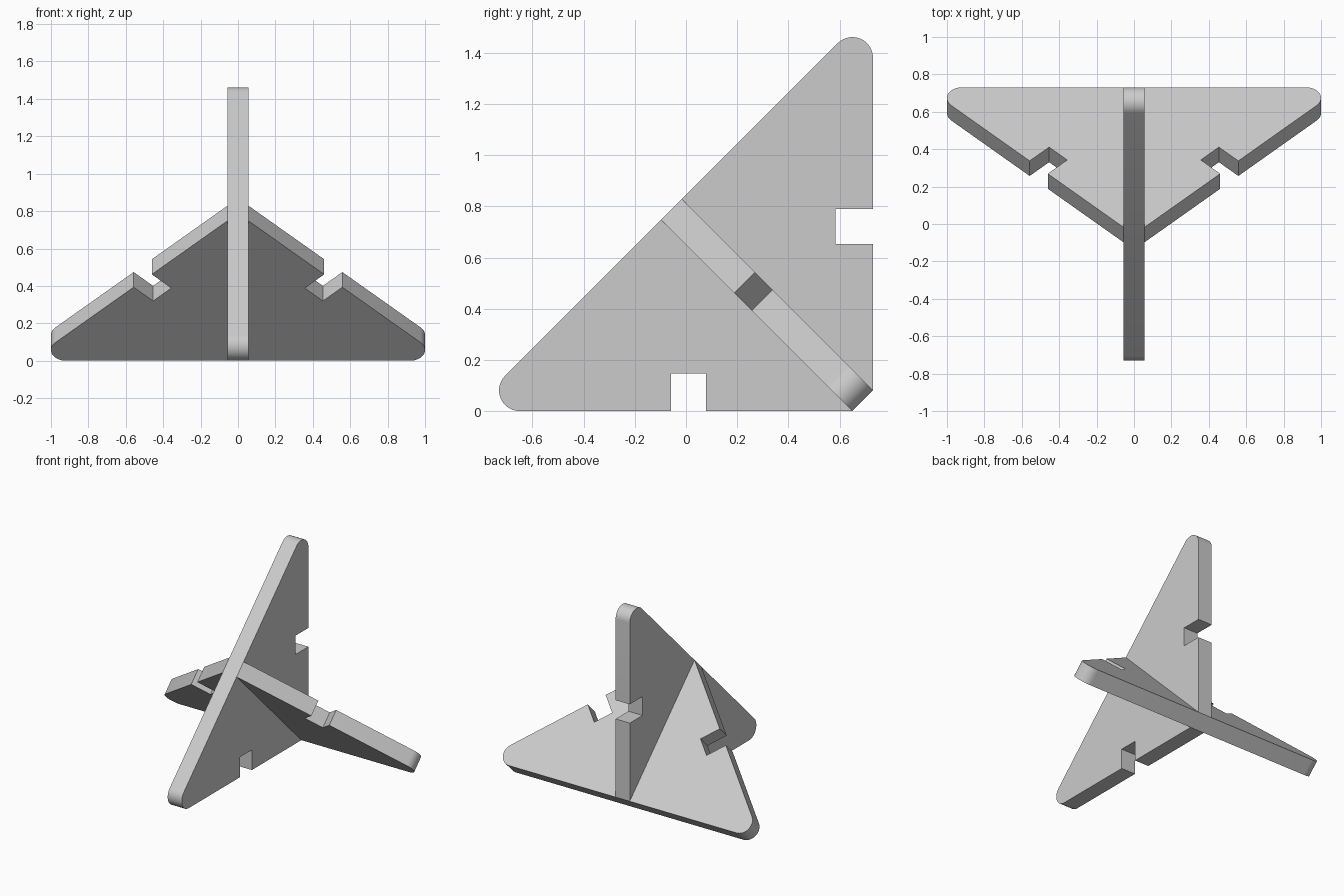
import bpy, bmesh
from math import cos, sin, radians, sqrt, tan
from mathutils import Matrix, Vector

if "Cube" in bpy.data.objects:
    bpy.data.objects.remove(bpy.data.objects["Cube"])

H = 0.057        # half thickness of a plate (and half width of its slot)
U = 1.114        # height of the right triangle above its long edge
R = 0.0806       # tip radius
Q = 1 / sqrt(2)


def half_profile():
    """Right half of a plate: slot, notched leg, rounded tip."""
    def leg(s, depth):
        return (Q * (s - depth), U - Q * (s + depth))
    pts = [(H, (U - H) / 2), (H, U - H)]
    pts += [leg(0.652, 0), leg(0.652, 0.147), leg(0.789, 0.147), leg(0.789, 0)]
    cx = U - R / tan(radians(22.5))
    for i in range(15):
        a = radians(45 - 135 * i / 14)
        pts.append((cx + R * cos(a), R + R * sin(a)))
    return pts


def plate(name, origin, v, w):
    right = half_profile()
    outline = right + [(-x, y) for x, y in reversed(right)]
    bm = bmesh.new()
    face = bm.faces.new([bm.verts.new((x, y, -H)) for x, y in outline])
    ext = bmesh.ops.extrude_face_region(bm, geom=[face])
    top = [g for g in ext["geom"] if isinstance(g, bmesh.types.BMVert)]
    bmesh.ops.translate(bm, verts=top, vec=(0, 0, 2 * H))
    v, w = Vector(v), Vector(w)
    m = Matrix((v, w, v.cross(w))).transposed().to_4x4()
    bm.transform(Matrix.Translation(origin) @ m)
    bmesh.ops.recalc_face_normals(bm, faces=bm.faces)
    mesh = bpy.data.meshes.new(name)
    bm.to_mesh(mesh)
    bm.free()
    ob = bpy.data.objects.new(name, mesh)
    bpy.context.collection.objects.link(ob)
    bpy.context.view_layer.objects.active = ob
    ob.select_set(True)
    bpy.ops.object.shade_smooth_by_angle(angle=radians(30))
    ob.select_set(False)


# Two identical slotted triangles interlocked at right angles
span = (U - H) * Q
upright = Vector((0, -0.057, U * Q))
plate("upright_plate", upright, (0, Q, Q), (0, Q, -Q))
plate("sloping_plate", upright + Vector((0, span, -span)), (1, 0, 0), (0, -Q, Q))
